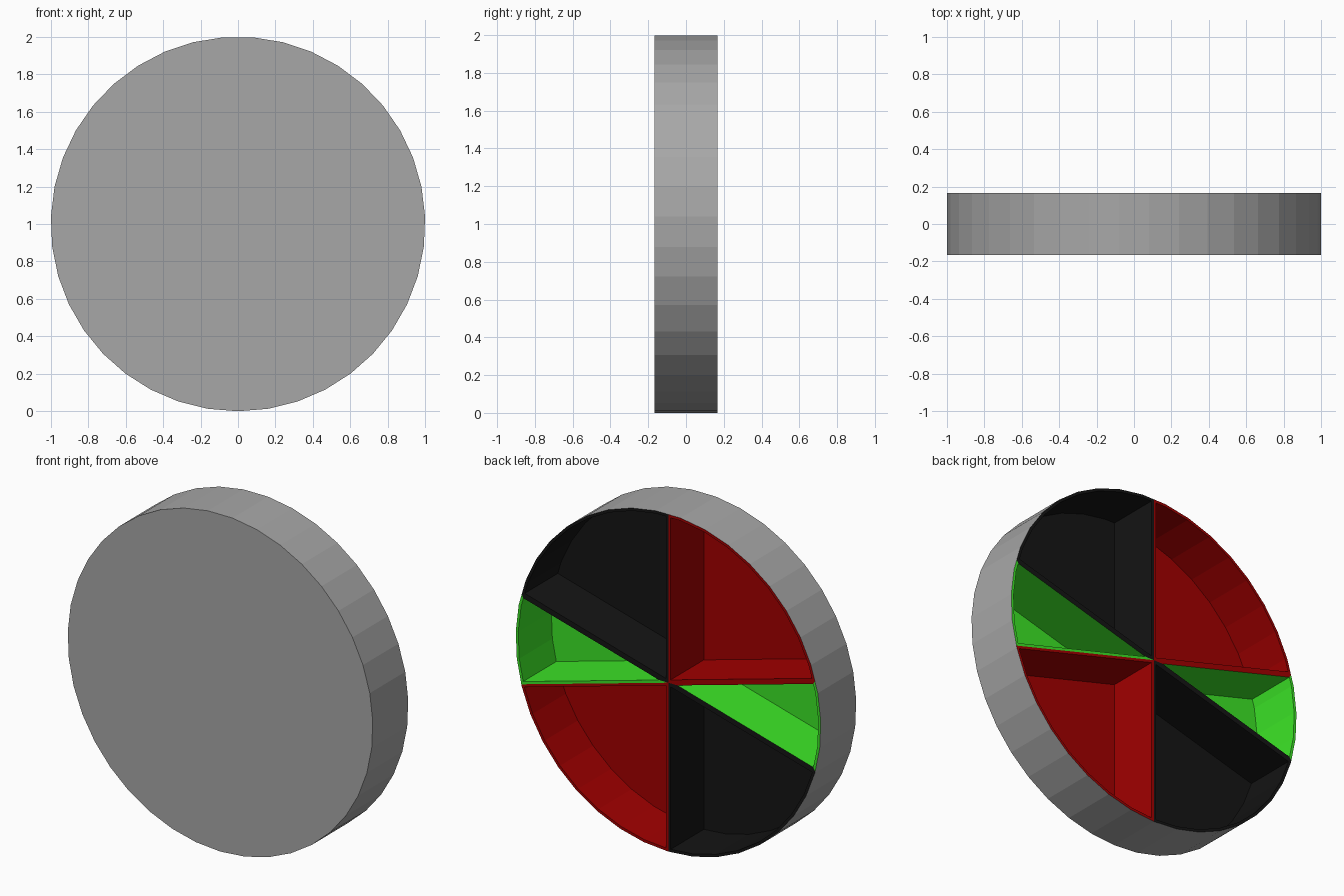
import bpy, bmesh
from math import cos, sin, pi, radians

if "Cube" in bpy.data.objects:
    bpy.data.objects.remove(bpy.data.objects["Cube"])

SIDES = 39
FRONT, BACK = -0.166, 0.166
STEP = 2 * pi / SIDES
START = -pi / 2          # one corner points straight down
COLOURS = {"grey": (0.39, 0.39, 0.39, 1),
           "black": (0.007, 0.007, 0.007, 1),
           "red": (0.36, 0.0, 0.0, 1),
           "green": (0.045, 0.78, 0.02, 1)}


def rim_point(a, y):
    """Point on the 39-sided outline at angle a."""
    off = (a - START) % STEP - STEP / 2
    r = cos(STEP / 2) / cos(off)
    return (r * cos(a), y, 1 + r * sin(a))


def finish(bm, name, colours):
    me = bpy.data.meshes.new(name)
    bm.to_mesh(me)
    bm.free()
    bpy.context.collection.objects.link(bpy.data.objects.new(name, me))
    for c in colours:
        mat = bpy.data.materials.get(c) or bpy.data.materials.new(c)
        mat.diffuse_color = COLOURS[c]
        mat.use_nodes = True
        mat.node_tree.nodes["Principled BSDF"].inputs["Base Color"].default_value = mat.diffuse_color
        me.materials.append(mat)


# Grey outer shell: front disc and rim wall, open at the back
bm = bmesh.new()
front = [bm.verts.new(rim_point(START + i * STEP, FRONT)) for i in range(SIDES)]
disc = bm.faces.new(front)
ring = bmesh.ops.extrude_edge_only(bm, edges=list(disc.edges))
moved = [g for g in ring["geom"] if isinstance(g, bmesh.types.BMVert)]
bmesh.ops.translate(bm, verts=moved, vec=(0, BACK - FRONT, 0))
bmesh.ops.recalc_face_normals(bm, faces=bm.faces)
if disc.normal.y > 0:
    bmesh.ops.reverse_faces(bm, faces=bm.faces)
finish(bm, "outer_shell", ["grey"])


# Coloured wedge trays sunk into the back
def tray(name, start, end, colour, upper=None, lower=None):
    """Upper and lower colour the two straight rims, if they differ."""
    a0, a1 = radians(start), radians(end)
    angles = [a0, a1] + [START + i * STEP for i in range(-SIDES, 2 * SIDES)
                         if a0 + 0.01 < START + i * STEP < a1 - 0.01]
    angles.sort(reverse=True)
    bm = bmesh.new()
    pts = [(0, BACK, 1)] + [rim_point(a, BACK) for a in angles]
    verts = [bm.verts.new(p) for p in pts]
    face = bm.faces.new(verts)
    bm.normal_update()
    bmesh.ops.inset_individual(bm, faces=[face], thickness=0.016,
                               use_even_offset=True)
    for f in verts[0].link_faces:
        above = f.calc_center_median().z > 1
        f.material_index = 1 if above else 2
    bmesh.ops.inset_individual(bm, faces=[face], thickness=0.0, depth=-0.31)
    for f in bm.faces:
        if verts[0] not in f.verts:
            f.material_index = 0
    finish(bm, name, [colour, upper or colour, lower or colour])


G = 15.5   # half angle of the narrow side wedges
tray("green_tray_a", -G, G, "green", upper="black")
tray("green_tray_b", 180 - G, 180 + G, "green", upper="red", lower="black")
for side, base in (("a", 0), ("b", 180)):
    tray("black_tray_" + side, base + G, base + 90, "black")
    tray("red_tray_" + side, base + 90, base + 180 - G, "red")
